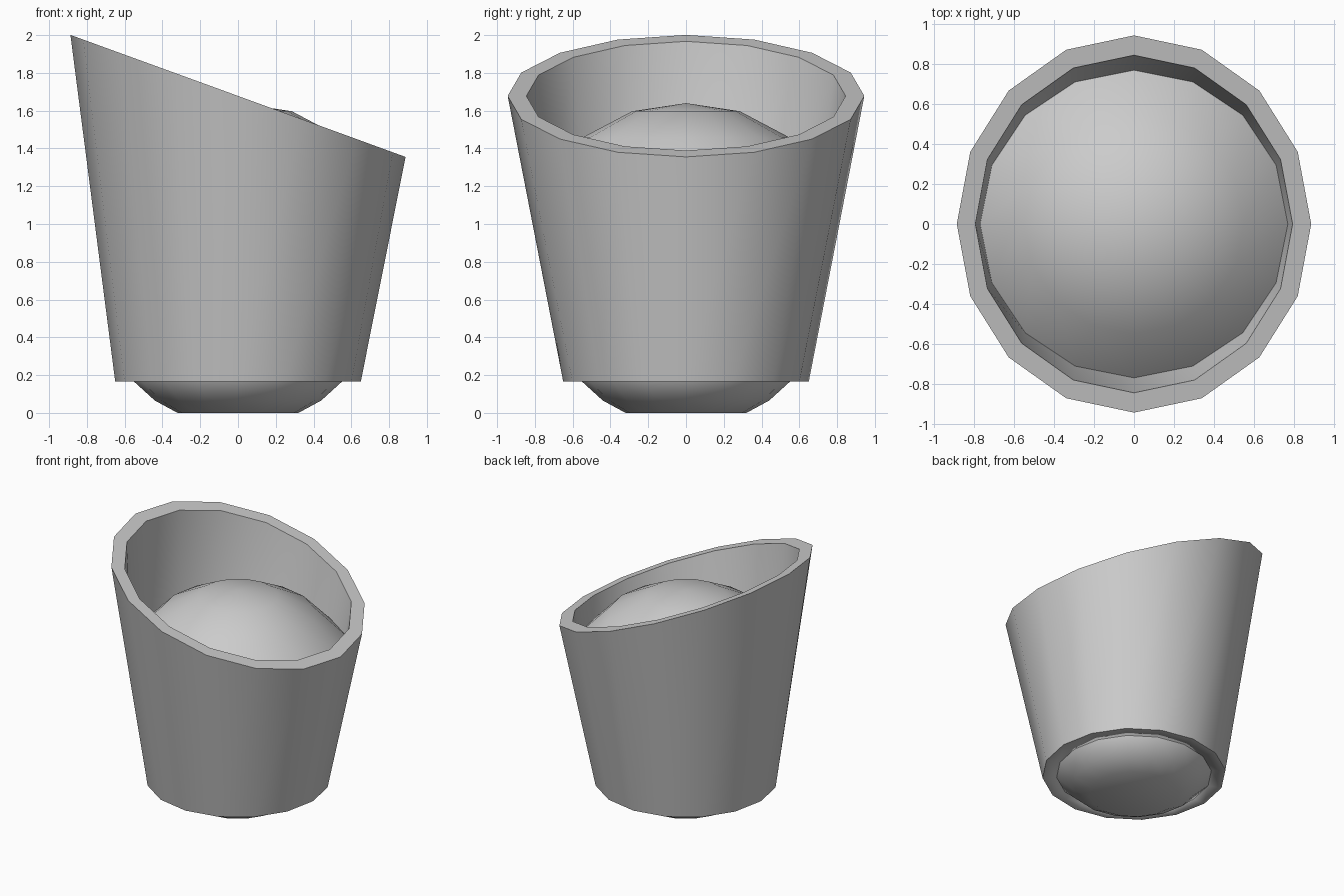
import bpy, bmesh, math
from mathutils import Matrix, Vector

if "Cube" in bpy.data.objects:
    bpy.data.objects.remove(bpy.data.objects["Cube"])

SIDES = 16
TILT = math.radians(20)


def ring(bm, radius, z, tilt=0.0):
    """Sixteen-sided circle at height z, optionally tipped about the y axis."""
    turn = Matrix.Rotation(tilt, 3, 'Y')
    pts = []
    for i in range(SIDES):
        a = 2 * math.pi * i / SIDES
        p = turn @ Vector((radius * math.cos(a), radius * math.sin(a), 0))
        pts.append(bm.verts.new(p + Vector((0, 0, z))))
    return pts


def lofted(name, profile, apex=None, cap_end=False):
    bm = bmesh.new()
    rings = [ring(bm, *p) for p in profile]
    for a, b in zip(rings, rings[1:]):
        for i in range(SIDES):
            j = (i + 1) % SIDES
            bm.faces.new((a[i], a[j], b[j], b[i]))
    if apex is not None:
        top = bm.verts.new((0, 0, apex))
        for i in range(SIDES):
            bm.faces.new((top, rings[0][(i + 1) % SIDES], rings[0][i]))
    if cap_end:
        bm.faces.new(rings[-1])
    bmesh.ops.recalc_face_normals(bm, faces=bm.faces)
    mesh = bpy.data.meshes.new(name)
    bm.to_mesh(mesh)
    bm.free()
    obj = bpy.data.objects.new(name, mesh)
    bpy.context.collection.objects.link(obj)
    bpy.ops.object.select_all(action='DESELECT')
    obj.select_set(True)
    bpy.context.view_layer.objects.active = obj
    bpy.ops.object.shade_smooth_by_angle(angle=math.radians(40))
    return obj


# Tapered tub: underside lip, outer wall, slanted rim, inner wall (closed band)
tub = [(0.55, 0.165), (0.65, 0.165), (0.944, 1.678, TILT),
       (0.845, 1.678, TILT), (0.77, 1.23), (0.55, 0.165)]
tub_obj = lofted("tub", tub)
bm = bmesh.new()
bm.from_mesh(tub_obj.data)
bmesh.ops.remove_doubles(bm, verts=bm.verts, dist=0.0001)
bmesh.ops.recalc_face_normals(bm, faces=bm.faces)
bm.to_mesh(tub_obj.data)
bm.free()

# Filling: domed top inside the tub, rounded flat-bottomed base below it
lofted("filling", [(0.285, 1.597), (0.55, 1.457), (0.77, 1.23),
                   (0.55, 0.165), (0.44, 0.065), (0.32, 0.0)],
       apex=1.64, cap_end=True)
